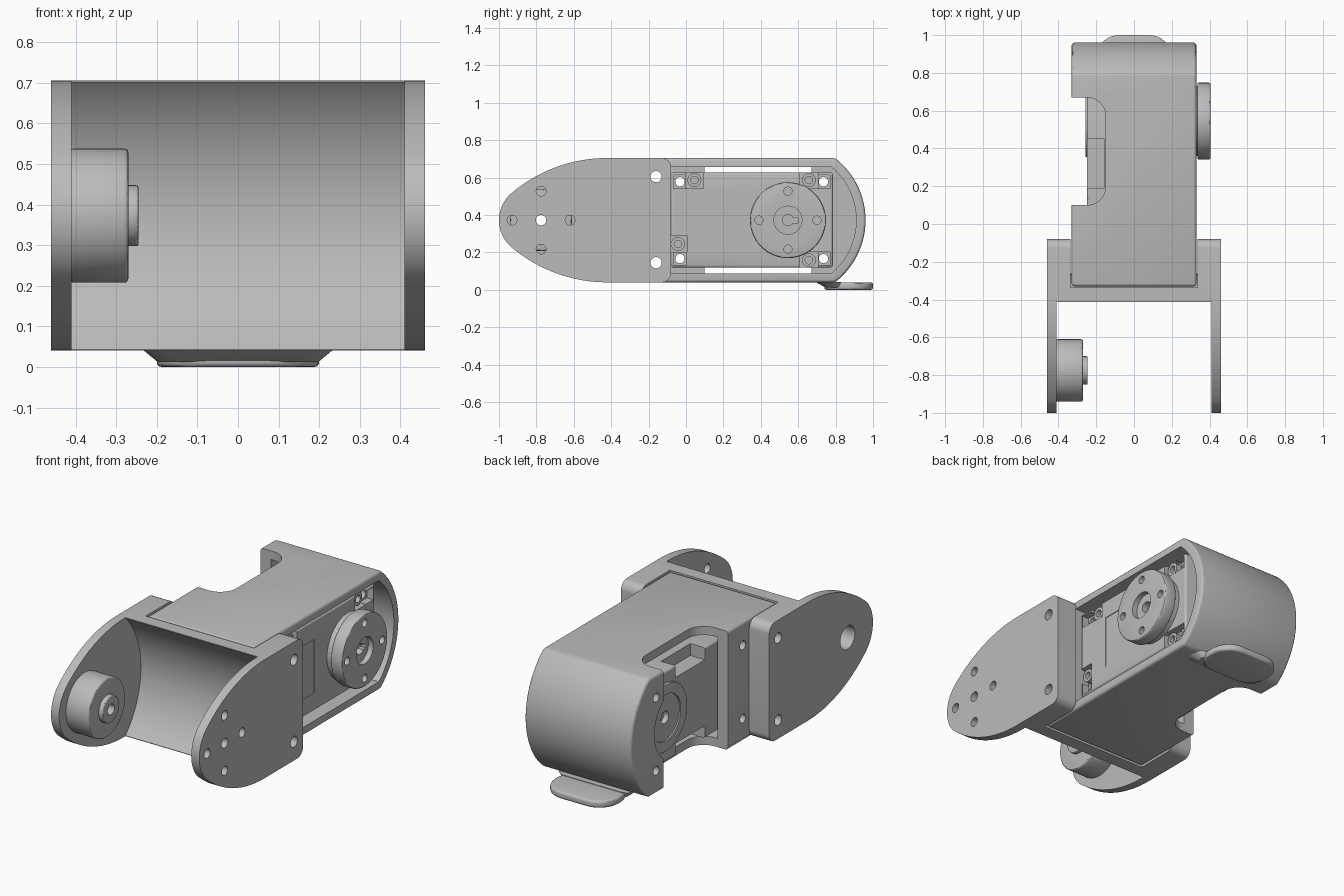
import bpy, bmesh
from math import cos, sin, radians, atan2, degrees

if "Cube" in bpy.data.objects:
    bpy.data.objects.remove(bpy.data.objects["Cube"], do_unlink=True)

grey = bpy.data.materials.new("matte grey")
grey.use_nodes = True
grey.diffuse_color = (0.5, 0.5, 0.5, 1)
grey.node_tree.nodes["Principled BSDF"].inputs["Base Color"].default_value = (0.5, 0.5, 0.5, 1)

MID, LOW, TOP = 0.3725, 0.04, 0.705    # height of the axes, bottom and top
HALF = TOP - MID
HINGE, DRIVE = -0.775, 0.545           # y of the two turning axes
HOLLOW_Y, HOLLOW_R = -0.74, 0.465      # round hollow in the bracket


def arc(cy, cz, r, a0, a1, n=16):
    angles = [radians(a0 + (a1 - a0) * i / n) for i in range(n + 1)]
    return [(cy + r * cos(a), cz + r * sin(a)) for a in angles]


def prism(name, pts, a, b, axis="x"):
    """Extrude an outline from a to b: yz outline along x, or xy outline along z."""
    place = (lambda p, h: (h, *p)) if axis == "x" else (lambda p, h: (*p, h))
    bm = bmesh.new()
    low = [bm.verts.new(place(p, a)) for p in pts]
    high = [bm.verts.new(place(p, b)) for p in pts]
    bm.faces.new(low)
    bm.faces.new(high)
    for i in range(len(pts)):
        j = (i + 1) % len(pts)
        bm.faces.new((low[i], low[j], high[j], high[i]))
    bmesh.ops.recalc_face_normals(bm, faces=bm.faces)
    mesh = bpy.data.meshes.new(name)
    bm.to_mesh(mesh)
    bm.free()
    mesh.materials.append(grey)
    ob = bpy.data.objects.new(name, mesh)
    bpy.context.collection.objects.link(ob)
    return ob


def cyl(name, y, z, r, x0, x1, n=48):
    return prism(name, arc(y, z, r, 0, 360, n)[:-1], x0, x1)


def box(name, x0, x1, y0, y1, z0, z1):
    return prism(name, [(y0, z0), (y1, z0), (y1, z1), (y0, z1)], x0, x1)


def round_rect(x0, x1, y0, y1, r):
    return (arc(x1 - r, y1 - r, r, 0, 90, 8) + arc(x0 + r, y1 - r, r, 90, 180, 8)
            + arc(x0 + r, y0 + r, r, 180, 270, 8) + arc(x1 - r, y0 + r, r, 270, 360, 8))


def apply(ob, mod):
    bpy.context.view_layer.objects.active = ob
    bpy.ops.object.modifier_apply(modifier=mod.name)


def bevel(ob, width):
    mod = ob.modifiers.new("bevel", "BEVEL")
    mod.width, mod.segments = width, 3
    mod.limit_method, mod.angle_limit = "ANGLE", radians(30)
    apply(ob, mod)
    return ob


def cut(ob, *cutters):
    for c in cutters:
        mod = ob.modifiers.new("cut", "BOOLEAN")
        mod.operation, mod.solver, mod.object = "DIFFERENCE", "EXACT", c
        apply(ob, mod)
        bpy.data.objects.remove(c, do_unlink=True)
    return ob


def hole(y, z, r, x0=-1, x1=1, n=24):
    return cyl("hole", y, z, r, x0, x1, n)


def ring_holes(y, radius, r, x0, x1):
    return [hole(y + radius * cos(a), MID + radius * sin(a), r, x0, x1)
            for a in (radians(90 * i) for i in range(4))]


def hollow(extra, x):
    return cyl("hollow", HOLLOW_Y, MID, HOLLOW_R + extra, -x, x, 128)


# Bracket: pointed side plates joined by a web with a hollow front
NOSE, SHOULDER = 0.19, -0.42
reach = SHOULDER - (NOSE - 1)
R = (reach ** 2 + HALF ** 2 - NOSE ** 2) / (2 * (HALF - NOSE))
turn = degrees(atan2(R - HALF, -reach))
outline = (arc(SHOULDER, TOP - R, R, 90, turn)
           + arc(NOSE - 1, MID, NOSE, turn, 360 - turn, 32)[1:-1]
           + arc(SHOULDER, LOW + R, R, 360 - turn, 270)
           + arc(-0.13, LOW + 0.05, 0.05, 270, 360, 8) + arc(-0.13, TOP - 0.05, 0.05, 0, 90, 8))
bracket = prism("bracket", outline, -0.46, 0.46)
body_slot = cut(box("body_slot", -0.336, 0.336, -0.337, 0, -0.1, 0.9), hollow(0.012, 0.5))
cut(bracket, box("front_gap", -0.41, 0.41, -1.1, -0.412, -0.1, 0.9), hollow(0, 0.41), body_slot,
    hole(HINGE, MID, 0.028, 0.3, 1), hole(HINGE, MID, 0.065, -1, -0.3),
    hole(-0.16, 0.605, 0.03), hole(-0.16, 0.145, 0.03),
    *ring_holes(HINGE, 0.155, 0.026, 0.3, 1))

# Pivot boss inside the right plate
pivot_boss = bevel(cyl("pivot_boss", HINGE, MID, 0.165, -0.415, -0.27, 64), 0.01)
pivot_tip = bevel(cyl("pivot_tip", HINGE, MID, 0.075, -0.28, -0.245), 0.006)
cut(pivot_boss, hole(HINGE, MID, 0.065, -1, -0.3), hole(HINGE, MID, 0.03))
cut(pivot_tip, hole(HINGE, MID, 0.03))

# Body shell with a rounded back, a cavity and a side notch
corners = [(y, z) for y in (-0.032, 0.735) for z in (0.167, 0.578)]


def shell(y0, half, r):
    a = degrees(atan2(half, (r * r - half * half) ** 0.5))
    return [(y0, MID - half)] + arc(0.54, MID, r, -a, a, 40) + [(y0, MID + half)]


body = bevel(prism("body_shell", shell(-0.33, HALF, 0.42), -0.33, 0.33), 0.015)
notch = ([(-0.5, 0.1)] + arc(-0.25, 0.2, 0.1, 270, 360) + arc(-0.25, 0.57, 0.1, 0, 90) + [(-0.5, 0.67)])
cut(body, hollow(0.018, 0.5),
    prism("cavity", shell(-0.09, 0.284, 0.37), -0.265, 0.5),
    prism("notch", notch, -0.1, 0.9, "z"),
    cyl("bearing_gap", DRIVE, MID, 0.205, -0.5, -0.25, 64),
    hole(-0.16, 0.605, 0.03), hole(-0.16, 0.145, 0.03),
    *[hole(y, z, 0.025) for y, z in corners])

# Motor case inside the body, with stepped corners and a label recess
motor = bevel(box("motor_case", -0.25, 0.3, -0.08, 0.785, 0.12, 0.627), 0.012)
for y, z in corners:
    cut(motor, box("corner_step", 0.26, 0.4, y - 0.035, y + 0.036, z - 0.035, z + 0.035),
        hole(y, z, 0.025))
for z0, z1 in ((0.05, 0.19), (0.56, 0.7)):
    cut(motor, box("back_step", -0.4, -0.16, 0.19, 0.45, z0, z1))
cut(motor, hole(DRIVE, MID, 0.06), box("label", 0.296, 0.4, 0.12, 0.25, 0.22, 0.52))

# Screw posts standing in pockets that open to the motor's edge
posts = [(0.045, 0.587, "top"), (-0.043, 0.245, "front"), (0.657, 0.587, "top"), (0.657, 0.158, "bottom")]
for i, (y, z, side) in enumerate(posts):
    y0 = y - (0.1 if side == "front" else 0.048)
    z0 = z - (0.1 if side == "bottom" else 0.046)
    z1 = z + (0.1 if side == "top" else 0.046)
    cut(motor, box("pocket", 0.25, 0.4, y0, y + 0.048, z0, z1))
    post = cyl(f"screw_post_{i + 1}", y, z, 0.037, 0.2, 0.285, 24)
    cut(post, hole(y, z, 0.02, 0.26, 1))

# Output disc on the left and bearing on the right
disc = bevel(cyl("output_disc", DRIVE, MID, 0.203, 0.335, 0.405, 80), 0.008)
cut(disc, hole(DRIVE, MID, 0.075, 0.375, 1, 32), hole(DRIVE, MID, 0.03),
    box("key_slot", 0.3, 0.5, DRIVE, DRIVE + 0.055, MID - 0.014, MID + 0.014),
    *ring_holes(DRIVE, 0.155, 0.022, 0.3, 1))
neck = cyl("disc_neck", DRIVE, MID, 0.185, 0.28, 0.34, 64)
bearing = bevel(cyl("bearing", DRIVE, MID, 0.19, -0.258, -0.19, 64), 0.005)
cut(bearing, hole(DRIVE, MID, 0.13, -1, -0.245, 48), hole(DRIVE, MID, 0.09, -1, -0.22, 32))
bearing_hub = cyl("bearing_hub", DRIVE, MID, 0.06, -0.25, -0.19, 32)
cut(bearing_hub, hole(DRIVE, MID, 0.035, -1, -0.21))

# Foot tab under the back, with a flared root
tab = bevel(prism("foot_tab", round_rect(-0.2, 0.2, 0.74, 1.0, 0.12), 0, 0.04, "z"), 0.012)
flare = prism("foot_flare", round_rect(-0.235, 0.235, 0.69, 0.83, 0.06), 0.012, 0.043, "z")
for v in flare.data.vertices:
    if v.co.z < 0.03:
        v.co.x *= 0.84
        v.co.y = 0.83 + (v.co.y - 0.83) * 0.6

# Smooth the round faces and keep the edges crisp
for ob in list(bpy.context.scene.objects):
    if ob.type == "MESH":
        bpy.ops.object.select_all(action="DESELECT")
        ob.select_set(True)
        bpy.context.view_layer.objects.active = ob
        bpy.ops.object.shade_smooth_by_angle(angle=radians(30))
